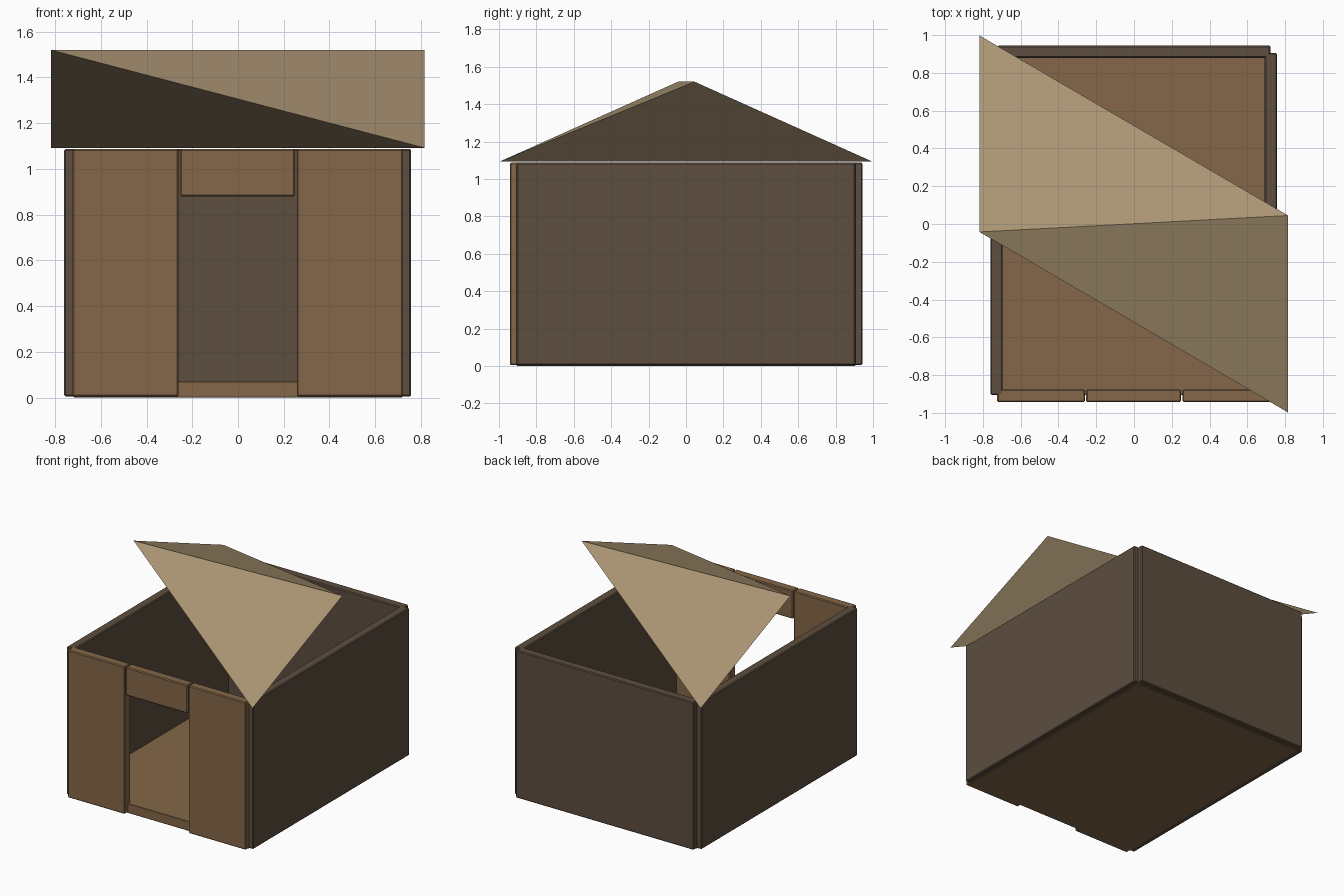
import bpy, bmesh

if "Cube" in bpy.data.objects:
    bpy.data.objects.remove(bpy.data.objects["Cube"])


def material(name, color):
    m = bpy.data.materials.new(name)
    m.diffuse_color = (*color, 1)
    m.use_nodes = True
    m.node_tree.nodes["Principled BSDF"].inputs["Base Color"].default_value = m.diffuse_color
    return m


tan = material("tan_wood", (0.23, 0.135, 0.065))
brown = material("brown_wood", (0.11, 0.075, 0.05))
straw = material("straw", (0.41, 0.305, 0.175))


def finish(name, bm, mat):
    bmesh.ops.recalc_face_normals(bm, faces=bm.faces[:])
    me = bpy.data.meshes.new(name)
    bm.to_mesh(me)
    bm.free()
    me.materials.append(mat)
    ob = bpy.data.objects.new(name, me)
    bpy.context.collection.objects.link(ob)
    return ob


def slab(name, x, y, z, mat, bevel=0.006):
    """Box given by its (min, max) ranges, with a thin chamfer."""
    bm = bmesh.new()
    bmesh.ops.create_cube(bm, size=1)
    for v in bm.verts:
        for i, (lo, hi) in enumerate((x, y, z)):
            v.co[i] = hi if v.co[i] > 0 else lo
    ob = finish(name, bm, mat)
    mod = ob.modifiers.new("chamfer", 'BEVEL')
    mod.width = bevel
    mod.segments = 1
    return ob


HEIGHT = (0.005, 1.087)

# Floor, whose front edge shows as the door sill
slab("floor", (-0.72, 0.72), (-0.905, 0.905), (0, 0.07), tan, 0.003)

# Side and back walls
slab("left_wall", (-0.76, -0.695), (-0.905, 0.905), HEIGHT, brown)
slab("right_wall", (0.692, 0.757), (-0.905, 0.905), HEIGHT, brown)
slab("back_wall", (-0.722, 0.722), (0.88, 0.944), HEIGHT, brown)

# Front wall: a panel on each side of the doorway and a lintel above it
slab("front_panel_left", (-0.724, -0.26), (-0.942, -0.876), HEIGHT, tan)
slab("front_panel_right", (0.257, 0.722), (-0.942, -0.876), HEIGHT, tan)
slab("door_lintel", (-0.253, 0.249), (-0.942, -0.876), (0.88, 1.087), tan)

# Twisted roof: a tetrahedron with a ridge and two opposite eave corners
bm = bmesh.new()
for co in ((-0.818, 0.998, 1.092), (-0.818, -0.042, 1.52),
           (0.816, 0.045, 1.52), (0.816, -0.998, 1.092)):
    bm.verts.new(co)
bmesh.ops.convex_hull(bm, input=bm.verts[:])
finish("roof", bm, straw)
